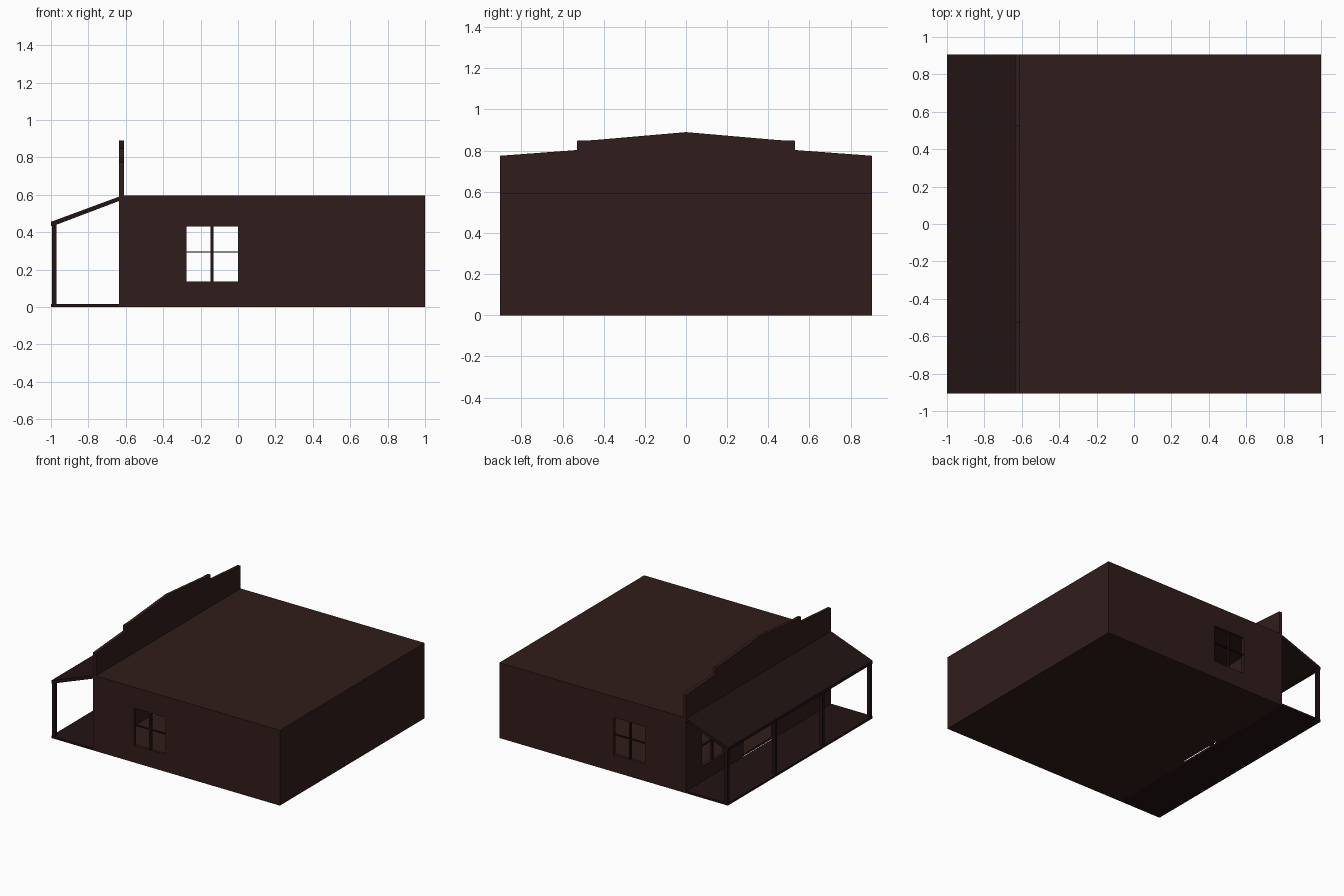
import bpy, math
from mathutils import Matrix

if "Cube" in bpy.data.objects:
    bpy.data.objects.remove(bpy.data.objects["Cube"])


def material(name, rgb):
    m = bpy.data.materials.new(name)
    m.diffuse_color = (*rgb, 1)
    m.use_nodes = True
    m.node_tree.nodes["Principled BSDF"].inputs["Base Color"].default_value = m.diffuse_color
    return m


WALL = material("brown_wood", (0.030, 0.012, 0.011))
DARK = material("dark_wood", (0.016, 0.007, 0.0065))
W, H, T = 0.905, 0.595, 0.025          # half width, wall height, wall thickness
FX = -0.635                            # outer face of the facade
Z0, Z1 = 0.135, 0.43                   # window sill and head


def add(name, mesh, mat):
    mesh.materials.clear()
    mesh.materials.append(mat)
    ob = bpy.data.objects.new(name, mesh)
    bpy.context.collection.objects.link(ob)
    return ob


def box(name, lo, hi, mat):
    (a, b, c), (d, e, f) = lo, hi
    v = [(x, y, z) for x in (a, d) for y in (b, e) for z in (c, f)]
    faces = [(0, 1, 3, 2), (4, 6, 7, 5), (0, 4, 5, 1),
             (2, 3, 7, 6), (0, 2, 6, 4), (1, 5, 7, 3)]
    me = bpy.data.meshes.new(name)
    me.from_pydata(v, [], faces)
    return add(name, me, mat)


def rect(u0, u1, v0, v1):
    return [(u0, v0), (u1, v0), (u1, v1), (u0, v1)]


def panel(name, outlines, thick, matrix, mat):
    """Flat extruded panel; outlines after the first are holes."""
    cu = bpy.data.curves.new(name, 'CURVE')
    cu.dimensions, cu.fill_mode, cu.extrude = '2D', 'BOTH', thick / 2
    for pts in outlines:
        s = cu.splines.new('POLY')
        s.points.add(len(pts) - 1)
        for p, (u, v) in zip(s.points, pts):
            p.co = (u, v, 0, 1)
        s.use_cyclic_u = True
    tmp = bpy.data.objects.new(name + "_outline", cu)
    bpy.context.collection.objects.link(tmp)
    bpy.context.view_layer.update()
    dg = bpy.context.evaluated_depsgraph_get()
    me = bpy.data.meshes.new_from_object(tmp.evaluated_get(dg))
    bpy.data.objects.remove(tmp)
    me.transform(matrix)
    for p in me.polygons:
        p.use_smooth = False
    return add(name, me, mat)


def along_x(y):
    return Matrix.Translation((0, y, 0)) @ Matrix.Rotation(math.pi / 2, 4, 'X')


def along_y(x):
    return Matrix(((0, 0, 1, x), (1, 0, 0, 0), (0, 1, 0, 0), (0, 0, 0, 1)))


# side walls with a window and its glazing bars
for s, side in ((-1, "front"), (1, "rear")):
    y = s * (W - T / 2)
    panel(side + "_side_wall", [rect(FX + T, 1 - T, 0, H), rect(-0.275, 0, Z0, Z1)],
          T, along_x(y), WALL)
    box(side + "_window_upright", (-0.146, y - 0.008, Z0), (-0.130, y + 0.008, Z1), DARK)
    box(side + "_window_rail", (-0.275, y - 0.008, 0.290), (0, y + 0.008, 0.297), DARK)

# stepped false facade with doorway notch and two windows
half = [(0.19, 0), (W, 0), (W, 0.775), (0.53, 0.803), (0.53, 0.848), (0.45, 0.851)]
door = [(-0.19, 0), (-0.19, Z1), (0.19, Z1)]
outer = door + half + [(0, 0.89)] + [(-u, v) for u, v in reversed(half[1:])]
panel("facade", [outer, rect(0.42, 0.71, Z0, Z1), rect(-0.71, -0.42, Z0, Z1)],
      T, along_y(FX + T / 2), WALL)
for s, side in ((-1, "right"), (1, "left")):
    c, x = s * 0.565, FX + T / 2
    box(side + "_facade_window_upright", (x - 0.008, c - 0.008, Z0), (x + 0.008, c + 0.008, Z1), DARK)
    box(side + "_facade_window_rail", (x - 0.008, c - 0.145, 0.290), (x + 0.008, c + 0.145, 0.297), DARK)

# back wall, roof and interior floor
box("back_wall", (1 - T, -W, 0), (1, W, H), WALL)
box("roof", (FX + T, -W + T, H - 0.02), (1 - T, W - T, H), WALL)
box("floor", (FX + T, -W + T, 0), (1 - T, W - T, 0.017), WALL)

# porch deck, sloped porch roof and posts
box("porch_deck", (-1, -W, 0), (FX, W, 0.017), DARK)
panel("porch_roof", [[(-1, 0.432), (-0.97, 0.440), (FX, 0.567), (FX, 0.59), (-1, 0.455)]],
      2 * W, along_x(0), DARK)
for i in range(4):
    y = -0.89 + i * 0.5933
    box(f"porch_post_{i + 1}", (-0.994, y - 0.012, 0.017), (-0.970, y + 0.012, 0.445), DARK)
